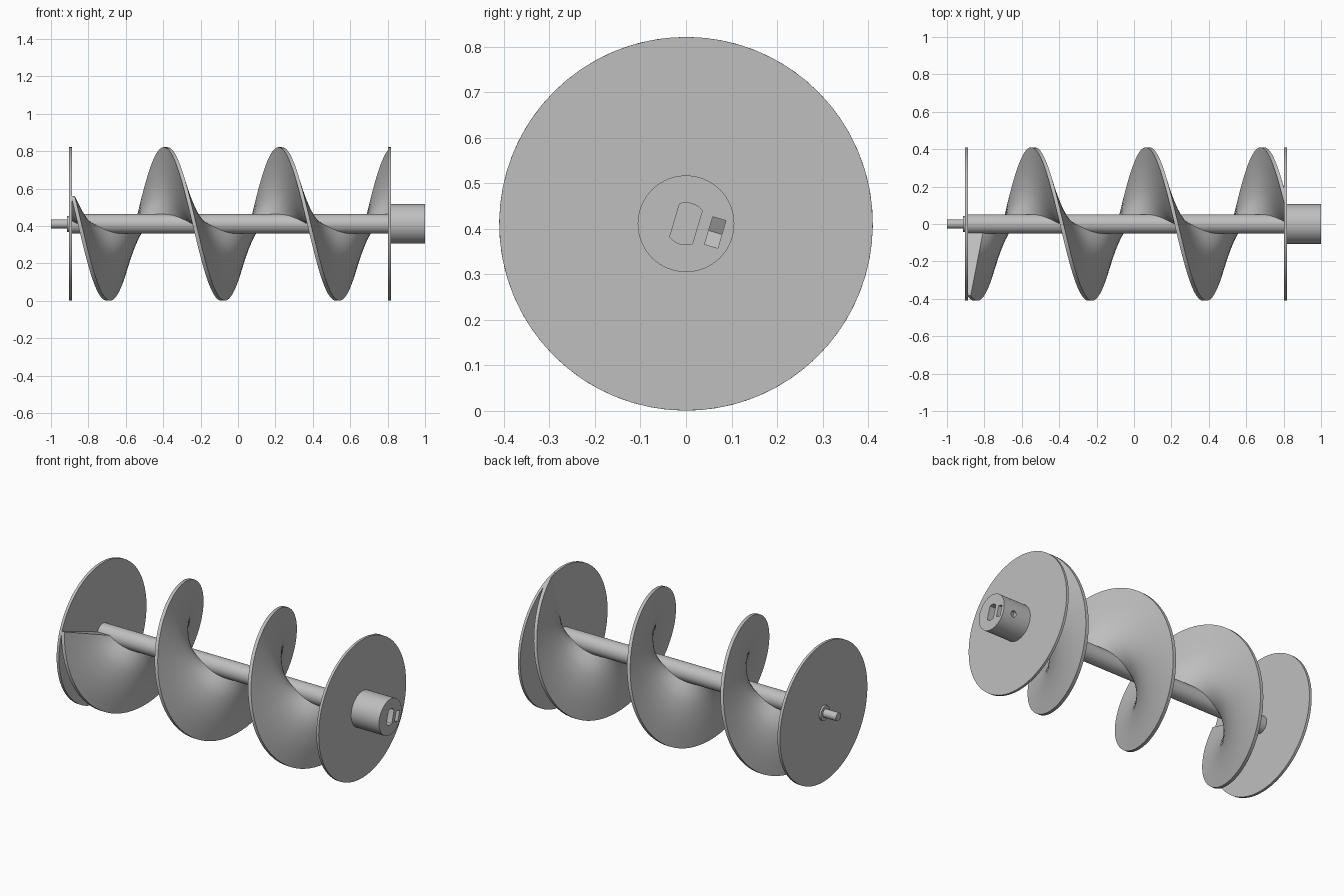
import bpy, bmesh
from math import sin, cos, pi, radians
from mathutils import Matrix, Vector

if "Cube" in bpy.data.objects:
    bpy.data.objects.remove(bpy.data.objects["Cube"])

AXIS = 0.411          # height of the shaft axis
PITCH = 0.613         # axial travel per turn
RIM = 0.41
TILT = radians(16.5)  # lean of the motor socket

grey = bpy.data.materials.new("light_grey")
grey.use_nodes = True
grey.diffuse_color = (0.52, 0.52, 0.52, 1)
grey.node_tree.nodes["Principled BSDF"].inputs["Base Color"].default_value = grey.diffuse_color


def finish(name, bm):
    bmesh.ops.recalc_face_normals(bm, faces=bm.faces)
    mesh = bpy.data.meshes.new(name)
    bm.to_mesh(mesh)
    bm.free()
    mesh.materials.append(grey)
    obj = bpy.data.objects.new(name, mesh)
    bpy.context.collection.objects.link(obj)
    return obj


def smooth(obj):
    bpy.ops.object.select_all(action='DESELECT')
    obj.select_set(True)
    bpy.context.view_layer.objects.active = obj
    bpy.ops.object.shade_smooth_by_angle(angle=radians(30))


def frame(u, v, w, origin):
    m = Matrix((u, v, w)).transposed().to_4x4()
    m.translation = origin
    return m


ALONG = frame((0, 1, 0), (0, 0, 1), (1, 0, 0), (0, 0, AXIS))


def prism(name, points, start, end, matrix=ALONG):
    """Extrude a flat outline between two heights of a local frame."""
    bm = bmesh.new()
    rings = [[bm.verts.new(matrix @ Vector((u, v, h))) for u, v in points] for h in (start, end)]
    bm.faces.new(rings[0])
    bm.faces.new(rings[1])
    for i in range(len(points)):
        j = (i + 1) % len(points)
        bm.faces.new((rings[0][i], rings[0][j], rings[1][j], rings[1][i]))
    return finish(name, bm)


def circle(radius, sides=64):
    return [(radius * cos(2 * pi * i / sides), radius * sin(2 * pi * i / sides)) for i in range(sides)]


def cut(target, cutter):
    cutter.hide_render = True
    bpy.context.view_layer.objects.active = target
    mod = target.modifiers.new("cut", 'BOOLEAN')
    mod.operation = 'DIFFERENCE'
    mod.solver = 'EXACT'
    mod.object = cutter
    bpy.ops.object.modifier_apply(modifier=mod.name)
    bpy.data.objects.remove(cutter)


# Round parts along the axis
for name, radius, start, end in (
        ("shaft", 0.052, -0.9, 0.81),
        ("left_end_disc", RIM, -0.904, -0.888),
        ("right_end_disc", RIM, 0.802, 0.817),
        ("bearing_collar", 0.043, -0.915, -0.9),
        ("bearing_pin", 0.024, -1.0, -0.9)):
    smooth(prism(name, circle(radius), start, end))

# Motor hub with double-flat socket, nut slot and set screw hole
hub = prism("motor_hub", circle(0.106), 0.81, 1.0)
along = Vector((0, sin(TILT), cos(TILT)))
across = Vector((0, cos(TILT), -sin(TILT)))
socket_frame = frame(across, along, (1, 0, 0), (0, 0, AXIS))
screw_frame = frame(along, (1, 0, 0), across, (0.93, 0, AXIS))
socket = [(max(-0.026, min(0.026, u)), v) for u, v in circle(0.046)]
# keep only one corner on each flat end
socket = [p for i, p in enumerate(socket)
          if abs(p[0]) < 0.026 or abs(socket[i - 1][0]) < 0.026
          or abs(socket[(i + 1) % len(socket)][0]) < 0.026]
cut(hub, prism("socket_cutter", socket, 0.83, 1.1, socket_frame))
half = 0.0315
nut = [(-half, 0.1), (-half, -0.018), (0, -0.036), (half, -0.018), (half, 0.1)]
cut(hub, prism("nut_cutter", nut, 0.052, 0.082, screw_frame))
cut(hub, prism("screw_cutter", circle(0.018, 24), 0.01, 0.15, screw_frame))
smooth(hub)

# Helical flight: flat on one side, thickened toward the shaft on the other
STEPS, RINGS = 72, 6
first, last = -0.883, 0.83
count = round((last - first) / PITCH * STEPS)
bm = bmesh.new()
loops = []
for k in range(count + 1):
    x = first + (last - first) * k / count
    a = 2 * pi * (x + 0.54) / PITCH
    radii = [0.045 + (RIM - 0.045) * i / RINGS for i in range(RINGS + 1)]
    outline = [(r, -0.01) for r in radii]
    outline += [(r, 0.01 + 0.066 * (RIM - r) / (RIM - 0.045)) for r in reversed(radii)]
    loops.append([bm.verts.new((min(x + dx, 0.81), r * cos(a), AXIS + r * sin(a)))
                  for r, dx in outline])
for p, q in zip(loops, loops[1:]):
    for i in range(len(p)):
        j = (i + 1) % len(p)
        bm.faces.new((p[i], p[j], q[j], q[i]))
bm.faces.new(loops[0])
bm.faces.new(loops[-1])
smooth(finish("helical_flight", bm))
